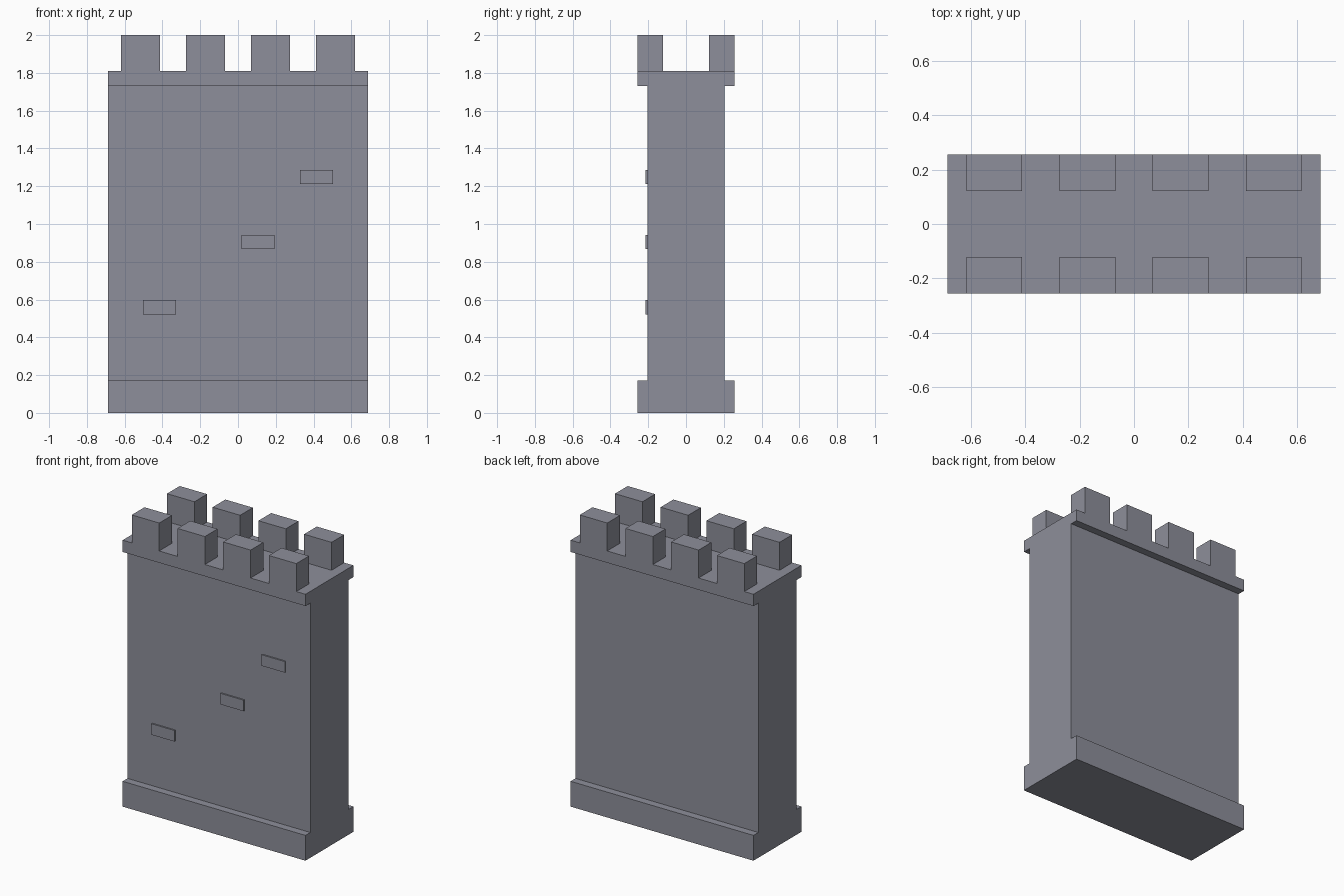
import bpy, bmesh

if "Cube" in bpy.data.objects:
    bpy.data.objects.remove(bpy.data.objects["Cube"])

HALF_X = 0.687      # half length of the wall
OUT_Y = 0.257       # half depth of footing and parapet
WALL_Y = 0.205      # half depth of the main wall
Z_FOOT, Z_LEDGE, Z_WALK, Z_TOP = 0.172, 1.73, 1.81, 2.0

stone = bpy.data.materials.new("grey_stone")
stone.diffuse_color = (0.27, 0.275, 0.325, 1)
stone.use_nodes = True
stone.node_tree.nodes["Principled BSDF"].inputs["Base Color"].default_value = stone.diffuse_color


def finish(name, bm):
    bmesh.ops.recalc_face_normals(bm, faces=bm.faces)
    mesh = bpy.data.meshes.new(name)
    bm.to_mesh(mesh)
    bm.free()
    mesh.materials.append(stone)
    obj = bpy.data.objects.new(name, mesh)
    bpy.context.collection.objects.link(obj)
    return obj


def box(name, x0, x1, y0, y1, z0, z1):
    bm = bmesh.new()
    bmesh.ops.create_cube(bm, size=1)
    for v in bm.verts:
        v.co.x = x1 if v.co.x > 0 else x0
        v.co.y = y1 if v.co.y > 0 else y0
        v.co.z = z1 if v.co.z > 0 else z0
    return finish(name, bm)


# Wall with footing and parapet ledge: one end profile, extruded along x
half = [(OUT_Y, 0), (OUT_Y, Z_FOOT), (WALL_Y, Z_FOOT),
        (WALL_Y, Z_LEDGE), (OUT_Y, Z_LEDGE), (OUT_Y, Z_WALK)]
profile = half + [(-y, z) for y, z in reversed(half)]
bm = bmesh.new()
face = bm.faces.new([bm.verts.new((-HALF_X, y, z)) for y, z in profile])
ext = bmesh.ops.extrude_face_region(bm, geom=[face], use_keep_orig=True)
moved = [g for g in ext["geom"] if isinstance(g, bmesh.types.BMVert)]
bmesh.ops.translate(bm, verts=moved, vec=(2 * HALF_X, 0, 0))
finish("wall", bm)

# Merlons: four along each side of the walkway
pitch = HALF_X / 2
for i in range(4):
    cx = (i - 1.5) * pitch
    for side, y0, y1 in (("front", -OUT_Y, -0.121), ("back", 0.121, OUT_Y)):
        box(f"{side}_merlon_{i + 1}", cx - 0.103, cx + 0.103, y0, y1, Z_WALK, Z_TOP)

# Raised stones on the front, rising from left to right
for i, cx in enumerate((-0.415, 0.105, 0.415)):
    z = 0.522 + i * 0.345
    box(f"raised_stone_{i + 1}", cx - 0.087, cx + 0.087,
        -0.215, -WALL_Y + 0.005, z, z + 0.075)
